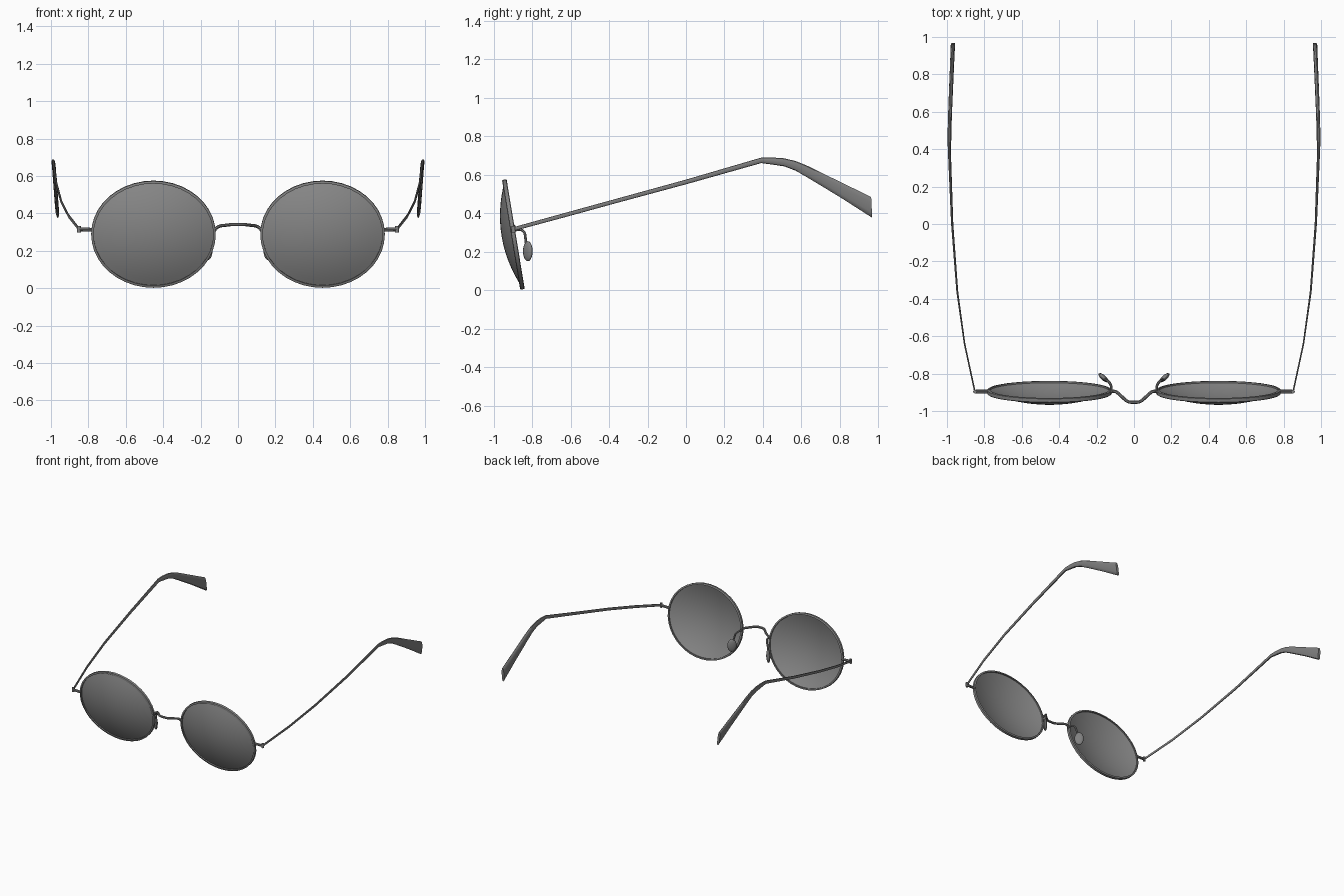
import bpy, bmesh, math
from mathutils import Vector, Matrix

cube = bpy.data.objects.get("Cube")
if cube:
    bpy.data.objects.remove(cube, do_unlink=True)


def material(name, value):
    m = bpy.data.materials.new(name)
    m.use_nodes = True
    colour = (value, value, value, 1)
    m.diffuse_color = colour
    m.node_tree.nodes["Principled BSDF"].inputs["Base Color"].default_value = colour
    return m


FRAME = material("frame grey", 0.22)
LENS = material("lens grey", 0.25)
N = 40                                   # segments round each lens
TILT = Matrix.Rotation(math.radians(9.4), 4, 'X')
LENS_A, LENS_B = 0.333, 0.289            # outer half width and half height


def finish(obj, mat, angle=40):
    obj.data.materials.clear()
    obj.data.materials.append(mat)
    bpy.ops.object.select_all(action='DESELECT')
    obj.select_set(True)
    bpy.context.view_layer.objects.active = obj
    bpy.ops.object.shade_smooth_by_angle(angle=math.radians(angle))
    return obj


def mesh_object(name, bm, mat, recalc=True):
    if recalc:
        bmesh.ops.recalc_face_normals(bm, faces=bm.faces)
    me = bpy.data.meshes.new(name)
    bm.to_mesh(me)
    bm.free()
    obj = bpy.data.objects.new(name, me)
    bpy.context.collection.objects.link(obj)
    return finish(obj, mat)


def loft(bm, rings, loop=False, caps=True):
    """Skin a list of closed rings of points."""
    vs = [[bm.verts.new(p) for p in r] for r in rings]
    n = len(vs[0])
    pairs = list(zip(vs, vs[1:])) + ([(vs[-1], vs[0])] if loop else [])
    for a, b in pairs:
        for i in range(n):
            j = (i + 1) % n
            bm.faces.new((a[i], a[j], b[j], b[i]))
    if caps and not loop:
        bm.faces.new(vs[0])
        bm.faces.new(vs[-1])
    return vs


def wire(name, points, radius):
    """Smooth round wire through a few control points."""
    cu = bpy.data.curves.new(name, 'CURVE')
    cu.dimensions = '3D'
    cu.bevel_depth = radius
    cu.bevel_resolution = 2
    cu.use_fill_caps = True
    sp = cu.splines.new('NURBS')
    sp.points.add(len(points) - 1)
    for p, co in zip(sp.points, points):
        p.co = (*co, 1)
    sp.use_endpoint_u = True
    sp.order_u = 3
    sp.resolution_u = 6
    obj = bpy.data.objects.new(name, cu)
    bpy.context.collection.objects.link(obj)
    bpy.ops.object.select_all(action='DESELECT')
    obj.select_set(True)
    bpy.context.view_layer.objects.active = obj
    bpy.ops.object.convert(target='MESH')
    return finish(bpy.context.object, FRAME)


def oval(inset, depth, centre):
    """Ring parallel to the lens edge; depth is along the lens axis."""
    out = []
    for i in range(N):
        t = 2 * math.pi * i / N
        p = Vector(((LENS_A - inset) * math.cos(t), depth, (LENS_B - inset) * math.sin(t)))
        out.append(centre + TILT @ p)
    return out


# Temple stations: y, x, top z, bottom z, half thickness
TEMPLE = [
    (-0.900, 0.850, 0.326, 0.306, 0.004),
    (-0.640, 0.906, 0.398, 0.376, 0.004),
    (-0.360, 0.945, 0.475, 0.453, 0.005),
    (0.000, 0.972, 0.574, 0.550, 0.006),
    (0.390, 0.987, 0.688, 0.660, 0.008),
    (0.450, 0.987, 0.689, 0.652, 0.010),
    (0.510, 0.986, 0.685, 0.643, 0.010),
    (0.570, 0.984, 0.671, 0.620, 0.010),
    (0.630, 0.982, 0.647, 0.585, 0.010),
    (0.800, 0.975, 0.564, 0.482, 0.010),
    (0.965, 0.968, 0.484, 0.376, 0.010),
]

for s, side in ((1, "left"), (-1, "right")):
    centre = Vector((s * 0.452, -0.897, 0.289))

    # Rim: flat band swept round the lens
    bm = bmesh.new()
    section = [(0.0, -0.009), (0.0, 0.009), (0.004, 0.012),
               (0.013, 0.012), (0.013, -0.012), (0.004, -0.012)]
    loft(bm, [oval(i, d, centre) for i, d in section], loop=True)
    mesh_object(side + "_rim", bm, FRAME)

    # Lens: thin shell domed towards the front
    bm = bmesh.new()
    rings = []
    steps = 8
    for back in (0, 1):
        order = range(1, steps + 1) if not back else range(steps, 0, -1)
        for k in order:
            r = k / steps
            ring = []
            for i in range(N):
                t = 2 * math.pi * i / N
                p = Vector(((LENS_A - 0.008) * r * math.cos(t),
                            -0.062 * (1 - r * r) + 0.005 * back,
                            (LENS_B - 0.008) * r * math.sin(t)))
                ring.append(centre + TILT @ p)
            rings.append(ring)
    vs = loft(bm, rings, caps=False)
    for ring, depth in ((vs[0], -0.062), (vs[-1], -0.057)):
        tip = bm.verts.new(centre + TILT @ Vector((0, depth, 0)))
        for i in range(N):
            bm.faces.new((ring[i], ring[(i + 1) % N], tip))
    mesh_object(side + "_lens", bm, LENS)

    # End piece with hinge knuckle
    wire(side + "_end_piece", [(s * 0.775, -0.896, 0.313), (s * 0.81, -0.896, 0.314),
                               (s * 0.848, -0.896, 0.315)], 0.010)
    bm = bmesh.new()
    bmesh.ops.create_cone(bm, cap_ends=True, segments=12, radius1=0.010, radius2=0.010,
                          depth=0.034,
                          matrix=Matrix.Translation((s * 0.850, -0.896, 0.316)))
    mesh_object(side + "_hinge", bm, FRAME)

    # Temple arm widening into the ear tip, leaning inwards at the bottom
    bm = bmesh.new()
    rings = []
    for y, x, top, bottom, half in TEMPLE:
        h, mid = (top - bottom) / 2, (top + bottom) / 2
        ring = []
        for i in range(12):
            t = 2 * math.pi * i / 12
            dz = h * math.sin(t)
            px = half * math.copysign(abs(math.cos(t)) ** 0.7, math.cos(t))
            ring.append((s * (x + px + 0.09 * dz), y - 0.05 * dz, mid + dz))
        rings.append(ring)
    loft(bm, rings)
    mesh_object(side + "_temple", bm, FRAME)

    # Nose pad and its bent wire
    bm = bmesh.new()
    bmesh.ops.create_uvsphere(
        bm, u_segments=16, v_segments=10, radius=1,
        matrix=Matrix.Translation((s * 0.163, -0.822, 0.202))
        @ Matrix.Rotation(s * math.radians(42), 4, 'Z')
        @ Matrix.Diagonal((0.034, 0.014, 0.052, 1)))
    mesh_object(side + "_nose_pad", bm, FRAME)
    wire(side + "_pad_wire", [(s * 0.122, -0.900, 0.308), (s * 0.118, -0.868, 0.318),
                              (s * 0.138, -0.838, 0.305), (s * 0.152, -0.834, 0.265),
                              (s * 0.160, -0.826, 0.210)], 0.007)

# Bridge bowed forward between the rims
half = [(0.124, -0.898, 0.315), (0.105, -0.888, 0.333), (0.070, -0.918, 0.336),
        (0.035, -0.952, 0.341)]
wire("bridge", [(-x, y, z) for x, y, z in half] + [(0, -0.953, 0.341)] + half[::-1], 0.009)
